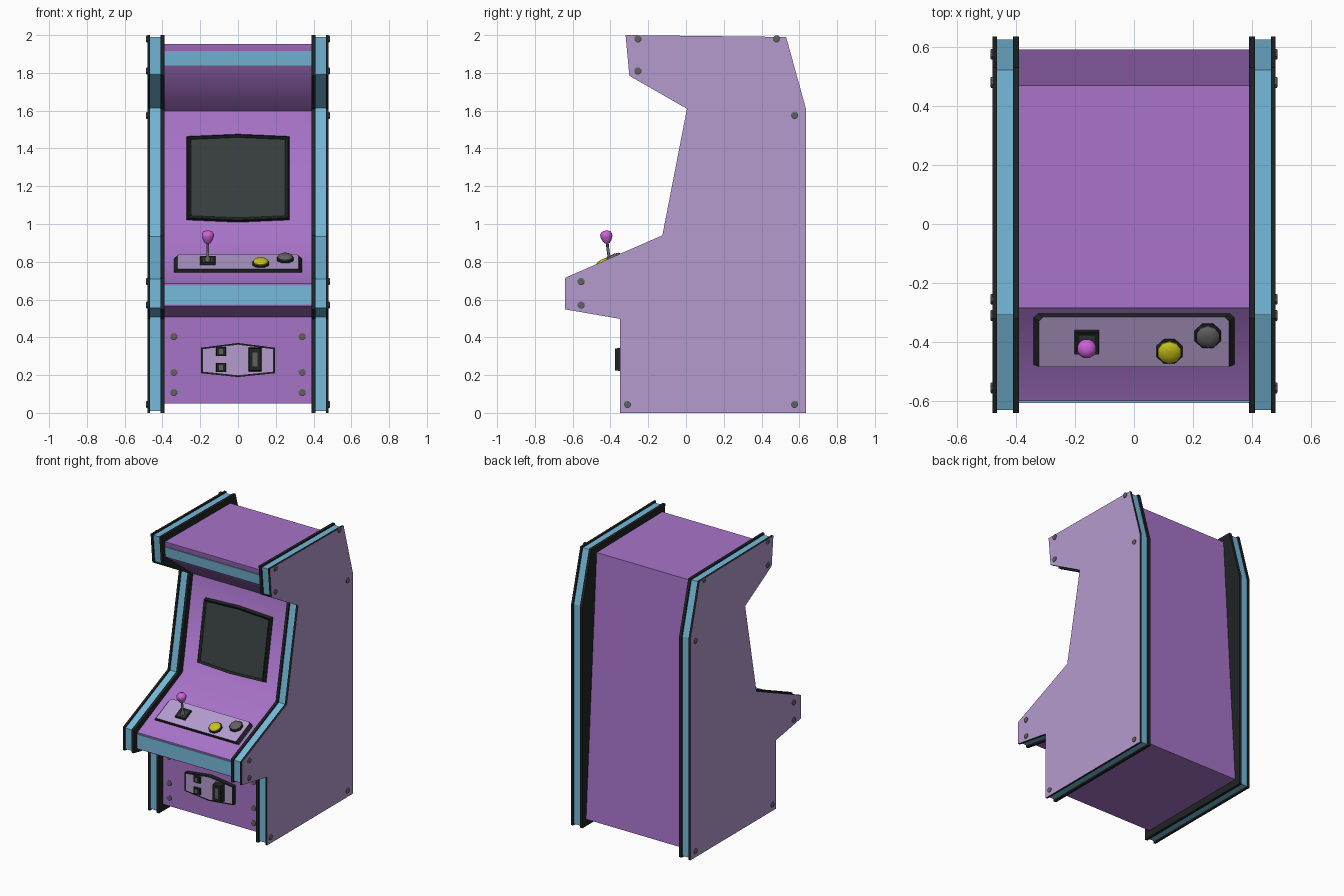
import bpy, bmesh, math
from mathutils import Matrix, Vector

if "Cube" in bpy.data.objects:
    bpy.data.objects.remove(bpy.data.objects["Cube"])

def material(name, r, g, b):
    m = bpy.data.materials.new(name)
    m.diffuse_color = (r, g, b, 1)
    m.use_nodes = True
    m.node_tree.nodes["Principled BSDF"].inputs["Base Color"].default_value = m.diffuse_color
    return m

PURPLE = material("purple", 0.39, 0.172, 0.58)
LAVENDER = material("lavender", 0.46, 0.33, 0.62)
BLUE = material("sky blue", 0.18, 0.49, 0.71)
BLACK = material("black", 0.015, 0.018, 0.018)
SCREEN = material("screen grey", 0.040, 0.050, 0.050)
GREY = material("bolt grey", 0.12, 0.12, 0.12)
YELLOW = material("yellow", 0.58, 0.55, 0.01)
MAGENTA = material("magenta", 0.61, 0.12, 0.68)

def finish(name, bm, mats, smooth=None):
    me = bpy.data.meshes.new(name)
    bm.to_mesh(me)
    bm.free()
    for m in mats:
        me.materials.append(m)
    if smooth:
        me.shade_smooth()
        me.set_sharp_from_angle(angle=math.radians(smooth))
    ob = bpy.data.objects.new(name, me)
    bpy.context.collection.objects.link(ob)
    return ob

def prism(name, pts, h, M, mat, cap=None, top=(1, 1), inset=0, depth=0, smooth=None):
    """Extrude a local XY outline along local Z; the cap may be inset and recoloured."""
    bm = bmesh.new()
    lo = [bm.verts.new(M @ Vector((x, y, 0))) for x, y in pts]
    hi = [bm.verts.new(M @ Vector((x * top[0], y * top[1], h))) for x, y in pts]
    n = len(pts)
    bm.faces.new(lo)
    face = bm.faces.new(hi)
    for i in range(n):
        j = (i + 1) % n
        bm.faces.new((lo[i], lo[j], hi[j], hi[i]))
    bmesh.ops.recalc_face_normals(bm, faces=bm.faces[:])
    if inset:
        bmesh.ops.inset_region(bm, faces=[face], thickness=inset, depth=depth, use_even_offset=True)
    if cap:
        face.material_index = 1
    return finish(name, bm, [mat, cap] if cap else [mat], smooth)

def lathe(name, rings, n, M, mat, smooth=None):
    """Stack of (radius, height) rings around local Z, closed at both ends."""
    bm = bmesh.new()
    loops = []
    for r, z in rings:
        loops.append([bm.verts.new(M @ Vector((r * math.cos(a), r * math.sin(a), z)))
                      for a in (2 * math.pi * (k + 0.5) / n for k in range(n))])
    bm.faces.new(loops[0])
    bm.faces.new(loops[-1])
    for a, b in zip(loops, loops[1:]):
        for i in range(n):
            j = (i + 1) % n
            bm.faces.new((a[i], a[j], b[j], b[i]))
    bmesh.ops.recalc_face_normals(bm, faces=bm.faces[:])
    return finish(name, bm, [mat], smooth)

def rect(w, h, cx=0, cy=0):
    return [(cx - w / 2, cy - h / 2), (cx + w / 2, cy - h / 2),
            (cx + w / 2, cy + h / 2), (cx - w / 2, cy + h / 2)]

def side_frame(x, s=1):
    """Local (x, y, z) becomes world (y, z, x), mirrored when s is -1."""
    return Matrix(((0, 0, s, s * x), (1, 0, 0, 0), (0, 1, 0, 0), (0, 0, 0, 1)))

def tilted(x, y, z, deg):
    return Matrix.Translation((x, y, z)) @ Matrix.Rotation(math.radians(deg), 4, 'X')

def offset(pts, d):
    """Move every edge of a clockwise outline inward by d."""
    out = []
    for i, p in enumerate(pts):
        p, a, b = Vector(p), Vector(pts[i - 1]), Vector(pts[(i + 1) % len(pts)])
        u, v = (p - a).normalized(), (b - p).normalized()
        n1, n2 = Vector((u.y, -u.x)), Vector((v.y, -v.x))
        out.append(tuple(p + (n1 + n2) * d / (1 + n1.dot(n2))))
    return out

# Cabinet side outline (y, z), clockwise
OUTLINE = [(-0.64, 0.548), (-0.64, 0.715), (-0.125, 0.94), (0.005, 1.61), (-0.30, 1.785),
           (-0.32, 2.0), (0.53, 1.99), (0.635, 1.61), (0.635, 0.0), (-0.35, 0.0), (-0.35, 0.498)]
SIDE_BOLTS = [(-0.255, 1.98), (0.48, 1.98), (-0.255, 1.81), (0.575, 1.575),
              (-0.555, 0.695), (-0.555, 0.57), (-0.31, 0.045), (0.575, 0.045)]
BOLT = [(0.02, -0.004), (0.02, 0.004), (0.015, 0.007)]

# Side panels: black lip, blue edge strip, black outer plate with lavender face
for s, tag in ((1, "right"), (-1, "left")):
    prism(tag + "_inner_lip", OUTLINE, 0.02, side_frame(0.39, s), BLACK)
    prism(tag + "_edge_strip", offset(OUTLINE, 0.01), 0.057, side_frame(0.409, s), BLUE)
    prism(tag + "_outer_plate", OUTLINE, 0.015, side_frame(0.465, s), BLACK, LAVENDER)
    for i, (y, z) in enumerate(SIDE_BOLTS):
        lathe(f"{tag}_side_bolt_{i + 1}", BOLT, 8,
              side_frame(0.48, s) @ Matrix.Translation((y, z, 0)), GREY)

# Cabinet body, recessed between the side panels
BODY = [(-0.60, 0.565), (-0.60, 0.685), (-0.08, 0.925), (0.04, 1.597), (-0.27, 1.835),
        (-0.285, 1.953), (0.47, 1.945), (0.592, 0.05), (-0.305, 0.05), (-0.305, 0.508)]
prism("cabinet_body", BODY, 0.79, side_frame(-0.395), PURPLE, smooth=60)

# Blue bands across the marquee and the control shelf
prism("shelf_band", [(-0.606, 0.575), (-0.606, 0.675), (-0.59, 0.675), (-0.59, 0.575)],
      0.784, side_frame(-0.392), BLUE)
prism("marquee_band", [(-0.277, 1.84), (-0.286, 1.915), (-0.27, 1.915), (-0.26, 1.84)],
      0.784, side_frame(-0.392), BLUE)

# Monitor: bulged bezel with a sunken screen
prism("monitor", [(-0.272, -0.225), (0, -0.237), (0.272, -0.225),
                  (0.272, 0.225), (0, 0.237), (-0.272, 0.225)],
      0.03, tilted(0, -0.023, 1.2425, 79.9), BLACK, SCREEN, top=(0.97, 0.97), inset=0.014, depth=-0.012)

# Control plate
DECK = tilted(0, -0.39, 0.782, 24.8)
prism("control_plate", [(-0.34, -0.095), (0.34, -0.095), (0.34, 0.08), (0.325, 0.095),
                        (-0.325, 0.095), (-0.34, 0.08)],
      0.022, DECK, BLACK, LAVENDER, top=(0.945, 0.98))

# Buttons
for name, x, y, mat in (("yellow_button", 0.12, -0.034, YELLOW), ("grey_button", 0.25, 0.024, GREY)):
    M = DECK @ Matrix.Translation((x, y, 0.02))
    lathe(name + "_rim", [(0.048, 0), (0.048, 0.008), (0.043, 0.012)], 8, M, BLACK)
    lathe(name, [(0.041, 0.005), (0.041, 0.018), (0.033, 0.027), (0.012, 0.031)], 10, M, mat, 40)

# Joystick
prism("joystick_base", rect(0.084, 0.088), 0.014, DECK @ Matrix.Translation((-0.16, 0.0, 0.02)),
      BLACK, SCREEN, top=(0.94, 0.94), inset=0.014, depth=-0.005)
STICK = tilted(-0.16, -0.405, 0.80, 7)
lathe("joystick_shaft", [(0.018, 0), (0.014, 0.022), (0.008, 0.032), (0.008, 0.115)], 8, STICK, GREY, 40)
lathe("joystick_knob", [(0.014, 0.098), (0.024, 0.112), (0.033, 0.134), (0.033, 0.147),
                        (0.025, 0.160), (0.010, 0.166)], 12, STICK, MAGENTA, 50)

# Coin door with slots
FRONT = tilted(0, -0.305, 0, 90)
prism("coin_door", [(-0.195, 0.21), (0, 0.19), (0.195, 0.21), (0.195, 0.345), (0, 0.37), (-0.195, 0.345)],
      0.03, FRONT, BLACK, LAVENDER, inset=0.009)
for i, z in enumerate((0.325, 0.24)):
    M = FRONT @ Matrix.Translation((-0.09, z, 0.028))
    prism(f"coin_slot_{i + 1}", rect(0.052, 0.05), 0.016, M, BLACK, top=(0.92, 0.92))
    prism(f"coin_slot_{i + 1}_plate", rect(0.022, 0.026), 0.003,
          M @ Matrix.Translation((0, 0, 0.015)), GREY)
M = FRONT @ Matrix.Translation((0.09, 0.283, 0.028))
prism("coin_return", rect(0.07, 0.126), 0.042, M, BLACK, top=(0.88, 0.92))
prism("coin_return_plate", rect(0.024, 0.075), 0.003, M @ Matrix.Translation((0, 0, 0.04)), GREY)

# Bolts on the lower front panel
for s, tag in ((1, "right"), (-1, "left")):
    for i, z in enumerate((0.405, 0.215, 0.108)):
        lathe(f"front_bolt_{tag}_{i + 1}", BOLT, 8,
              FRONT @ Matrix.Translation((0.34 * s, z, 0)), GREY)
